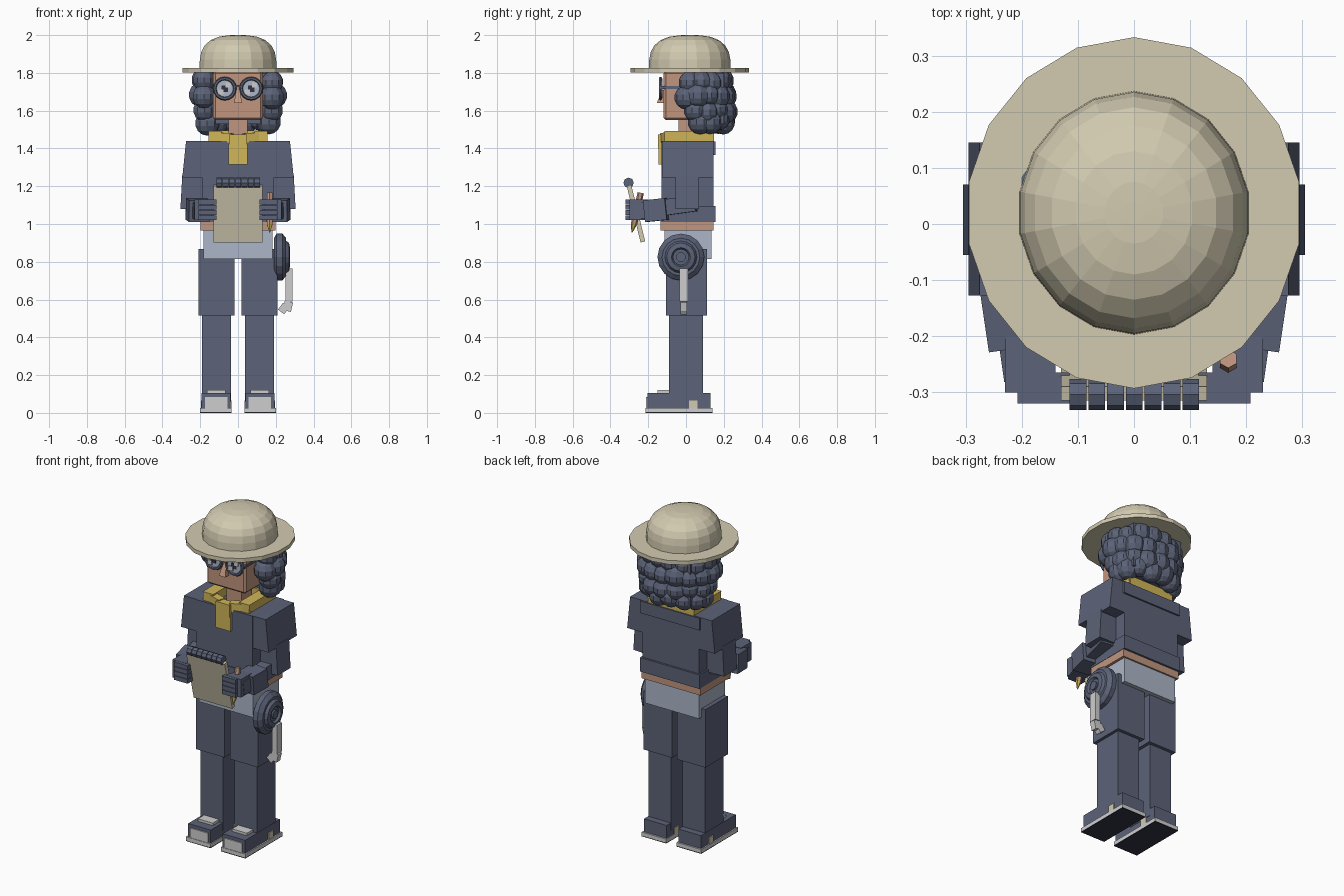
import bpy, bmesh, math, random
from mathutils import Vector, Matrix

if "Cube" in bpy.data.objects:
    bpy.data.objects.remove(bpy.data.objects["Cube"])
random.seed(4)


def material(name, r, g, b):
    rgb = [((c / 255 + 0.055) / 1.055) ** 2.4 for c in (r, g, b)] + [1]
    m = bpy.data.materials.new(name)
    m.use_nodes = True
    m.diffuse_color = rgb
    m.node_tree.nodes["Principled BSDF"].inputs["Base Color"].default_value = rgb
    return m


navy = material("slate navy", 92, 99, 120)
straw = material("straw", 210, 202, 176)
skin = material("skin", 192, 150, 126)
gold = material("scarf gold", 208, 182, 88)
denim = material("pale blue", 172, 182, 200)
white = material("off white", 206, 206, 206)
ink = material("dark ink", 48, 52, 66)


def finish(name, bm, mat):
    bmesh.ops.recalc_face_normals(bm, faces=bm.faces)
    mesh = bpy.data.meshes.new(name)
    bm.to_mesh(mesh)
    bm.free()
    mesh.materials.append(mat)
    ob = bpy.data.objects.new(name, mesh)
    bpy.context.collection.objects.link(ob)
    return ob


def box(name, mat, x, y, z, lean=0, bevel=0):
    """Box from ranges; lean slides the top along x."""
    bm = bmesh.new()
    bmesh.ops.create_cube(bm, size=1)
    for v in bm.verts:
        top = v.co.z > 0
        px, py, pz = (r[int(c > 0)] for r, c in zip((x, y, z), v.co))
        v.co = (px + lean * top, py, pz)
    if bevel:
        bmesh.ops.bevel(bm, geom=bm.edges[:], offset=bevel, segments=1, affect='EDGES')
    return finish(name, bm, mat)


def pair(name, mat, x, y, z, lean=0, bevel=0):
    for side, s in (("left", 1), ("right", -1)):
        box(side + "_" + name, mat, sorted((x[0] * s, x[1] * s)), y, z, lean * s, bevel)


def beam(name, mat, a, b, width, height, sides=4, tip=1):
    """Straight bar between two points, square or round, with optional taper."""
    a, b = Vector(a), Vector(b)
    d = b - a
    bm = bmesh.new()
    if sides == 4:
        bmesh.ops.create_cube(bm, size=1)
    else:
        bmesh.ops.create_cone(bm, cap_ends=True, segments=sides, radius1=0.5,
                              radius2=0.5 * tip, depth=1)
    side = d.cross(Vector((0, 0, 1)))
    side = side.normalized() if side.length > 1e-5 else Vector((1, 0, 0))
    up = side.cross(d.normalized())
    rot = Matrix((side, up, d.normalized())).transposed().to_4x4()
    bm.transform(Matrix.Translation((a + b) / 2) @ rot
                 @ Matrix.Diagonal((width, height, d.length, 1)))
    return finish(name, bm, mat)


def lathe(name, mat, profile, sides, place):
    """Spin (radius, height) points about z, then place the result."""
    bm = bmesh.new()
    rings = []
    for r, h in profile:
        turn = [2 * math.pi * i / sides for i in range(sides)]
        rings.append([bm.verts.new((r * math.sin(t), r * math.cos(t), h)) for t in turn])
    for lo, hi in zip(rings, rings[1:]):
        for i in range(sides):
            j = (i + 1) % sides
            bm.faces.new((lo[i], lo[j], hi[j], hi[i]))
    bm.faces.new(rings[0])
    bm.faces.new(rings[-1])
    bm.transform(place)
    return finish(name, bm, mat)


# Hat
oval = Matrix.Translation((0, 0.02, 0)) @ Matrix.Diagonal((0.955, 1, 1, 1))
lathe("hat_brim", straw, [(0.313, 1.802), (0.313, 1.826)], 18, oval)
lathe("hat_crown", straw, [(0.217, 1.82), (0.215, 1.87), (0.207, 1.91), (0.188, 1.945),
                           (0.155, 1.973), (0.11, 1.991), (0.055, 1.999), (0.02, 2.0)], 18, oval)

# Head
box("head", skin, (-0.132, 0.132), (-0.118, 0.12), (1.55, 1.81), bevel=0.012)
box("neck", skin, (-0.05, 0.05), (-0.04, 0.06), (1.42, 1.56))
nose = box("nose", skin, (-0.022, 0.022), (-0.155, -0.11), (1.64, 1.71))
for v in nose.data.vertices:
    if v.co.z > 1.7:
        v.co.x *= 0.4
        v.co.y = max(v.co.y, -0.125)

# Curly hair
box("hair_core", navy, (-0.17, 0.17), (0.03, 0.2), (1.53, 1.8))
bm = bmesh.new()
for z, cy, rx, ry, count, open_angle in ((1.755, 0.05, 0.185, 0.145, 10, 12),
                                         (1.675, 0.06, 0.195, 0.15, 11, 22),
                                         (1.60, 0.07, 0.18, 0.14, 9, 8),
                                         (1.545, 0.09, 0.165, 0.11, 8, 8)):
    for i in range(count):
        a = math.radians(-open_angle + (180 + 2 * open_angle) * i / (count - 1))
        spot = Vector((rx * math.cos(a), cy + ry * math.sin(a), z + random.uniform(-0.012, 0.012)))
        bmesh.ops.create_uvsphere(bm, u_segments=10, v_segments=7,
                                  radius=random.uniform(0.058, 0.07),
                                  matrix=Matrix.Translation(spot))
finish("curly_hair", bm, navy)

# Round glasses
face_front = Matrix.Rotation(math.radians(90), 4, 'X')
for side, s in (("left", 1), ("right", -1)):
    spot = Matrix.Translation((0.07 * s, -0.125, 1.717)) @ face_front
    lathe(side + "_lens", denim, [(0.052, 0), (0.052, 0.012)], 16, spot)
    bpy.ops.mesh.primitive_torus_add(major_segments=16, minor_segments=6, major_radius=0.053,
                                     minor_radius=0.01, location=(0.07 * s, -0.135, 1.717),
                                     rotation=(math.pi / 2, 0, 0))
    rim = bpy.context.object
    rim.name = side + "_glasses_rim"
    rim.data.materials.append(navy)
    x = 0.07 * s
    box(side + "_pupil", ink, (x - 0.017, x + 0.017), (-0.141, -0.135), (1.70, 1.734))
    box(side + "_glint_low", white, (x - 0.035, x - 0.006), (-0.144, -0.137), (1.685, 1.712))
    box(side + "_glint_high", white, (x + 0.003, x + 0.03), (-0.144, -0.137), (1.722, 1.748))
beam("glasses_bridge", navy, (-0.02, -0.135, 1.73), (0.02, -0.135, 1.73), 0.012, 0.012)
pair("glasses_temple", navy, (0.125, 0.137), (-0.135, 0.03), (1.715, 1.73))

# Scarf
pair("scarf_side", gold, (0.085, 0.155), (-0.115, 0.145), (1.43, 1.492), lean=0.002)
box("scarf_back", gold, (-0.15, 0.15), (0.08, 0.147), (1.43, 1.495))
for side, s in (("left", 1), ("right", -1)):
    beam(side + "_scarf_wing", gold, (0.15 * s, -0.08, 1.462), (0.03 * s, -0.115, 1.455), 0.045, 0.05)
box("scarf_knot", gold, (-0.047, 0.047), (-0.148, -0.1), (1.40, 1.475))
box("scarf_tail", gold, (-0.05, 0.05), (-0.145, -0.12), (1.315, 1.42))

# Jacket and sleeves
box("torso", navy, (-0.19, 0.19), (-0.13, 0.145), (1.01, 1.44))
box("jacket_hem", navy, (-0.2, 0.2), (-0.135, 0.157), (1.01, 1.095))
box("back_yoke", navy, (-0.2, 0.2), (0.13, 0.155), (1.365, 1.438))
pair("shoulder", navy, (0.15, 0.295), (-0.127, 0.145), (1.245, 1.44), lean=-0.02)
pair("upper_sleeve", navy, (0.185, 0.305), (-0.055, 0.07), (1.08, 1.26), lean=-0.01)
for side, s in (("left", 1), ("right", -1)):
    beam(side + "_forearm", navy, (0.235 * s, 0.05, 1.11), (0.19 * s, -0.27, 1.065), 0.085, 0.085)
    beam(side + "_cuff", navy, (0.222 * s, -0.1, 1.08), (0.205 * s, -0.215, 1.068), 0.11, 0.115)
    # Gloved hand with four stacked fingers
    box(side + "_palm", navy, sorted((0.14 * s, 0.23 * s)), (-0.3, -0.2), (1.02, 1.13))
    for i in range(4):
        z = 1.02 + 0.028 * i
        box(f"{side}_finger_{i + 1}", navy, sorted((0.115 * s, 0.208 * s)),
            (-0.32, -0.265), (z, z + 0.025))

# Notepad with a ring binding
beam("notepad", straw, (0, -0.228, 0.905), (0, -0.302, 1.205), 0.26, 0.025)
for i in range(7):
    x = -0.115 + 0.0335 * i
    beam(f"binding_ring_{i + 1}", navy, (x, -0.304, 1.218), (x + 0.03, -0.304, 1.218), 0.055, 0.055, 8)

# Pencil
beam("pencil_body", skin, (0.168, -0.275, 1.0), (0.168, -0.24, 1.165), 0.034, 0.034, 6)
beam("pencil_tip", gold, (0.168, -0.276, 1.0), (0.168, -0.286, 0.955), 0.034, 0.034, 6, 0.15)

# Waist and legs
box("waist", skin, (-0.198, 0.198), (-0.135, 0.145), (0.965, 1.012))
box("hips", denim, (-0.182, 0.182), (-0.115, 0.135), (0.815, 0.967))
pair("thigh", navy, (0.018, 0.208), (-0.105, 0.11), (0.515, 0.868))
pair("shin", navy, (0.038, 0.19), (-0.09, 0.09), (0.06, 0.52))

# Shoes
pair("shoe", navy, (0.04, 0.192), (-0.205, 0.13), (0.025, 0.105))
pair("shoe_sole", white, (0.035, 0.2), (-0.215, 0.14), (0.004, 0.026))
pair("shoe_tread", ink, (0.035, 0.2), (-0.215, 0.14), (0, 0.005))
pair("toe_cap", white, (0.055, 0.175), (-0.212, -0.2), (0.026, 0.085))
pair("shoe_tongue", white, (0.065, 0.165), (-0.15, -0.09), (0.1, 0.12))
pair("shoe_badge", straw, (0.035, 0.197), (0.015, 0.06), (0.025, 0.066))

# Tape reel on the left hip
outward = Matrix.Translation((0, -0.027, 0.825)) @ Matrix.Rotation(math.pi / 2, 4, 'Y')
lathe("tape_reel", navy, [(0.1, 0.19), (0.124, 0.205), (0.124, 0.235), (0.1, 0.255), (0.085, 0.255),
                          (0.075, 0.27), (0.05, 0.275), (0.042, 0.262)], 16, outward)
lathe("reel_hub", navy, [(0.026, 0.25), (0.026, 0.272)], 12, outward)
hook = [(0.27, -0.012, 0.765), (0.27, -0.012, 0.59), (0.258, -0.012, 0.54), (0.225, -0.012, 0.565)]
for i, (a, b) in enumerate(zip(hook, hook[1:])):
    beam(f"reel_tape_{i + 1}", white, a, b, 0.035, 0.045)
